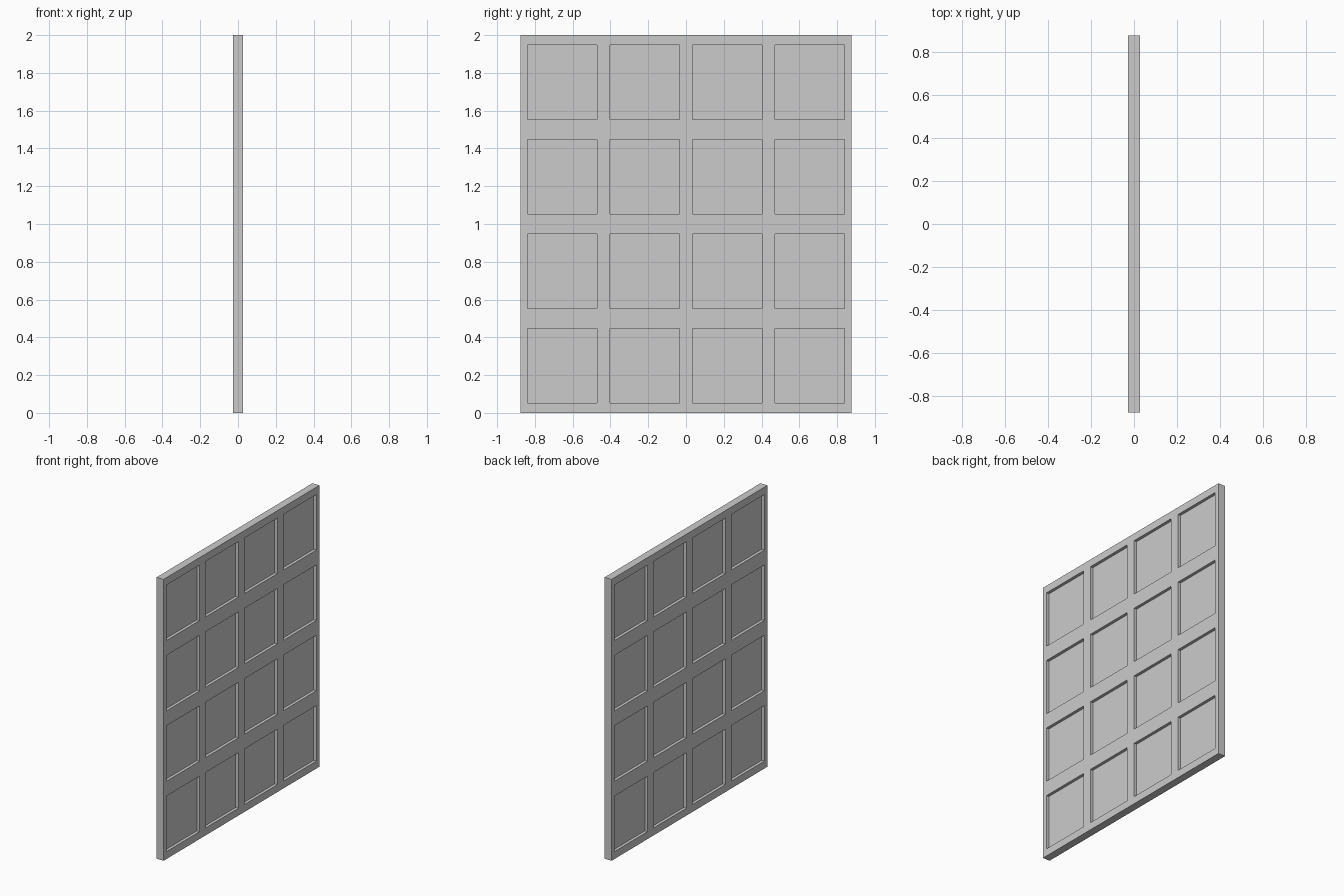
import bpy, bmesh
from mathutils import Matrix, Vector

if "Cube" in bpy.data.objects:
    bpy.data.objects.remove(bpy.data.objects["Cube"])

WIDTH, HEIGHT, THICK = 1.75, 2.0, 0.055
COLS = ROWS = 4
PANE_W, PANE_H, DEPTH = 0.368, 0.394, 0.021

bm = bmesh.new()

# Slab divided into a 4 x 4 grid on both broad sides
bmesh.ops.create_grid(bm, x_segments=COLS, y_segments=ROWS, size=0.5)
for v in bm.verts:
    v.co = Vector((-THICK / 2, v.co.x * WIDTH, (v.co.y + 0.5) * HEIGHT))
ext = bmesh.ops.extrude_face_region(bm, geom=bm.faces[:], use_keep_orig=True)
new_verts = [g for g in ext["geom"] if isinstance(g, bmesh.types.BMVert)]
bmesh.ops.translate(bm, verts=new_verts, vec=(THICK, 0, 0))
bmesh.ops.recalc_face_normals(bm, faces=bm.faces[:])

# Frame bars around each pane, then sink the panes straight in
panes = [f for f in bm.faces if abs(f.normal.x) > 0.9]
bmesh.ops.inset_individual(bm, faces=panes, thickness=0.03)


def size_pane(face, inward):
    c = face.calc_center_median()
    side = 1 if c.x > 0 else -1
    for v in face.verts:
        v.co.y = c.y + (PANE_W / 2 if v.co.y > c.y else -PANE_W / 2)
        v.co.z = c.z + (PANE_H / 2 if v.co.z > c.z else -PANE_H / 2)
        v.co.x = side * (THICK / 2 - inward)


for f in panes:
    size_pane(f, 0)
bmesh.ops.inset_individual(bm, faces=panes, thickness=0.001)
for f in panes:
    size_pane(f, DEPTH)

mesh = bpy.data.meshes.new("paned_panel")
bm.normal_update()
bm.to_mesh(mesh)
bm.free()
panel = bpy.data.objects.new("paned_panel", mesh)
bpy.context.collection.objects.link(panel)
